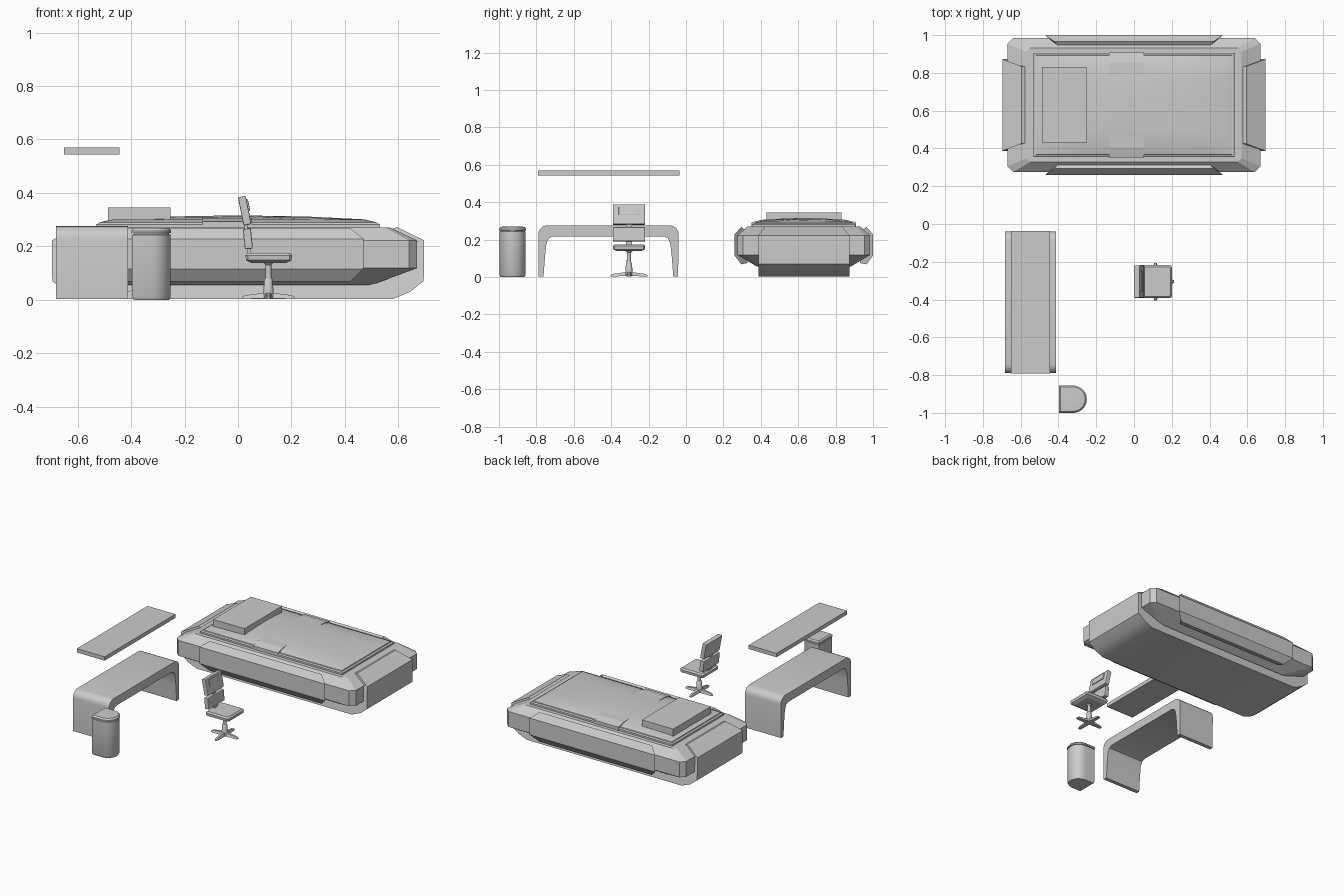
import bpy, bmesh, math
from mathutils import Vector, Matrix

if "Cube" in bpy.data.objects:
    bpy.data.objects.remove(bpy.data.objects["Cube"])

BY = 0.63  # bed centre in y


def loft(name, rings, bevel=0.0, smooth=False, edit=None):
    """Skin a stack of equal-length point rings and cap both ends."""
    bm = bmesh.new()
    vs = [[bm.verts.new(p) for p in r] for r in rings]
    n = len(rings[0])
    for a, b in zip(vs, vs[1:]):
        for i in range(n):
            j = (i + 1) % n
            bm.faces.new((a[i], a[j], b[j], b[i]))
    bm.faces.new(vs[0])
    bm.faces.new(vs[-1])
    if edit:
        edit(bm)
    bmesh.ops.recalc_face_normals(bm, faces=bm.faces)
    me = bpy.data.meshes.new(name)
    bm.to_mesh(me)
    bm.free()
    ob = bpy.data.objects.new(name, me)
    bpy.context.collection.objects.link(ob)
    if bevel:
        m = ob.modifiers.new("Bevel", "BEVEL")
        m.width, m.segments = bevel, 2
    if smooth:
        bpy.ops.object.select_all(action="DESELECT")
        ob.select_set(True)
        bpy.context.view_layer.objects.active = ob
        bpy.ops.object.shade_smooth_by_angle(angle=math.radians(35))
    return ob


def rect(cx, cy, z, hx, hy, c=0.0):
    """Rectangle ring with corners cut by c."""
    if c == 0:
        pts = [(hx, -hy), (hx, hy), (-hx, hy), (-hx, -hy)]
    else:
        pts = [(hx - c, -hy), (hx, -hy + c), (hx, hy - c), (hx - c, hy),
               (-hx + c, hy), (-hx, hy - c), (-hx, -hy + c), (-hx + c, -hy)]
    return [(cx + x, cy + y, z) for x, y in pts]


def box(name, x0, x1, y0, y1, z0, z1, bevel=0.0):
    c = ((x0 + x1) / 2, (y0 + y1) / 2)
    h = ((x1 - x0) / 2, (y1 - y0) / 2)
    return loft(name, [rect(*c, z, *h) for z in (z0, z1)], bevel)


def disc(cx, cy, z, r, n=16):
    return [(cx + r * math.cos(2 * math.pi * i / n),
             cy + r * math.sin(2 * math.pi * i / n), z) for i in range(n)]


# Bed: lower hull with sloped ends, points are (x, z, half width)
half = [(0.58, 0.003, 0.243), (0.645, 0.03, 0.243), (0.695, 0.07, 0.243), (0.697, 0.222, 0.243),
        (0.595, 0.272, 0.205), (0.573, 0.265, 0.205), (0.55, 0.2, 0.205)]
prof = half + [(-x, z, w) for x, z, w in reversed(half)]
loft("bed_hull", [[(x, BY + s * w, z) for x, z, w in prof] for s in (-1, 1)], smooth=True)

# Bed: faceted rim around the hull
loft("bed_rim", [rect(0, BY, z, hx, hy, c) for z, hx, hy, c in
                 ((0.055, 0.50, 0.25, 0.02), (0.118, 0.67, 0.355, 0.03),
                  (0.222, 0.67, 0.355, 0.03), (0.27, 0.57, 0.302, 0.02))])

# Bed: chevron panels along both long sides, points are (offset, z, half length)
panel = [(0.335, 0.268, 0.42), (0.37, 0.228, 0.47), (0.37, 0.115, 0.47),
         (0.335, 0.068, 0.42), (0.30, 0.075, 0.40), (0.31, 0.25, 0.40)]
for s, side in ((-1, "front"), (1, "back")):
    loft(f"bed_panel_{side}",
         [[(e * hx, BY + s * o, z) for o, z, hx in panel] for e in (-1, 1)])


# Mattress: low slab plus a gently domed upper slab
def dome(bm):
    cuts = [((x, 0, 0), (1, 0, 0)) for x in (-0.26, 0, 0.26)]
    cuts += [((0, BY + y, 0), (0, 1, 0)) for y in (-0.13, 0, 0.13)]
    for co, no in cuts:
        bmesh.ops.bisect_plane(bm, geom=bm.verts[:] + bm.edges[:] + bm.faces[:],
                               plane_co=co, plane_no=no)
    for v in bm.verts:
        if v.co.z > 0.297:
            u, w = v.co.x / 0.5, (v.co.y - BY) / 0.25
            v.co.z += 0.017 * max(0, 1 - u * u) * max(0, 1 - w * w)


loft("mattress_base", [rect(0, BY, z, hx, hy) for z, hx, hy in
                       ((0.262, 0.532, 0.276), (0.281, 0.532, 0.276), (0.285, 0.525, 0.27))])
loft("mattress_top", [rect(0, BY, z, hx, hy) for z, hx, hy in
                      ((0.28, 0.522, 0.267), (0.29, 0.518, 0.262), (0.299, 0.47, 0.225))],
     smooth=True, edit=dome)

# Blanket band draped across the mattress
band = [(-0.279, 0.268), (-0.279, 0.292), (-0.225, 0.306), (0, 0.313),
        (0.225, 0.306), (0.279, 0.292), (0.279, 0.268)]
loft("blanket_band", [[(x, BY + y, z) for y, z in band] for x in (-0.132, 0.052)])
box("pillow", -0.487, -0.252, 0.43, 0.832, 0.295, 0.345)

# Desk: one bent sheet with rounded corners, profile in y and z
DY = -0.415
right = [(0.347, 0.003), (0.353, 0.12), (0.344, 0.185), (0.332, 0.21), (0.305, 0.22)]
outer = [(0.326 + 0.049 * math.cos(a), 0.229 + 0.047 * math.sin(a))
         for a in (math.radians(18 * i) for i in range(6))]
right = list(reversed(outer)) + [(0.373, 0.003)] + \
    [(0.347, 0.003), (0.338, 0.12), (0.331, 0.18), (0.318, 0.208), (0.293, 0.218)]
desk = right + [(-y, z) for y, z in reversed(right)]
loft("desk", [[(x, DY + y, z) for y, z in desk] for x in (-0.682, -0.412)], smooth=True)
box("wall_shelf", -0.652, -0.444, -0.792, -0.036, 0.544, 0.57)


# Bin: D-shaped plan, flat on the left
def dshape(z, inset):
    r = 0.0725 - inset
    pts = [(-0.3225 + r * math.cos(a), -0.9275 + r * math.sin(a), z)
           for a in (math.pi * (i / 14 - 0.5) for i in range(15))]
    x = -0.398 + inset
    return pts + [(x, -0.9275 + r, z), (x, -0.9275 - r, z)]


loft("bin_body", [dshape(z, i) for z, i in
                  ((0.0, 0.008), (0.012, 0.002), (0.243, 0.002), (0.246, 0.008), (0.25, 0.008))],
     smooth=True)
loft("bin_lid", [dshape(z, i) for z, i in
                 ((0.249, 0.0), (0.258, 0.0), (0.268, 0.008), (0.269, 0.018))], smooth=True)
box("bin_pedal", -0.31, -0.262, -0.955, -0.90, 0.003, 0.013)

# Chair: four-legged foot, column, seat
CX, CY = 0.114, -0.305
for k in range(4):
    leg = loft(f"chair_foot_{k + 1}", [
        [(x, w, zb), (x, -w, zb), (x, -w * 0.6, zt), (x, w * 0.6, zt)]
        for x, w, zb, zt in ((0.0, 0.016, 0.006, 0.028), (0.085, 0.011, 0.003, 0.017),
                             (0.099, 0.007, 0.003, 0.010))])
    leg.matrix_world = Matrix.Translation((CX, CY, 0)) @ Matrix.Rotation(k * math.pi / 2, 4, "Z")
loft("chair_column", [disc(CX, CY, z, r) for z, r in
                      ((0.008, 0.023), (0.03, 0.019), (0.075, 0.016), (0.08, 0.012),
                       (0.13, 0.011), (0.14, 0.02), (0.148, 0.02))], smooth=True)
SX = 0.115
loft("chair_seat", [rect(SX, CY, z, hx, hy, 0.008) for z, hx, hy in
                    ((0.138, 0.065, 0.065), (0.148, 0.085, 0.085),
                     (0.166, 0.087, 0.087), (0.175, 0.078, 0.078))])


# Chair: tilted back pads and the strut joining them to the seat
def pad(name, x, z, depth, width, height, tilt, bevel=0.005):
    ob = box(name, -depth / 2, depth / 2, -width / 2, width / 2, -height / 2, height / 2, bevel)
    ob.matrix_world = Matrix.Translation((x, CY, z)) @ Matrix.Rotation(-tilt, 4, "Y")
    return ob


pad("chair_back_lower", 0.037, 0.228, 0.030, 0.172, 0.076, 0.10)
pad("chair_back_upper", 0.025, 0.333, 0.030, 0.172, 0.108, 0.20)
pad("chair_back_cushion", 0.0355, 0.353, 0.012, 0.11, 0.045, 0.20, 0.003)
pad("chair_back_joint", 0.030, 0.272, 0.012, 0.03, 0.04, 0.15, 0.0)
pad("chair_back_strut", 0.042, 0.18, 0.015, 0.03, 0.06, 0.08, 0.0)
